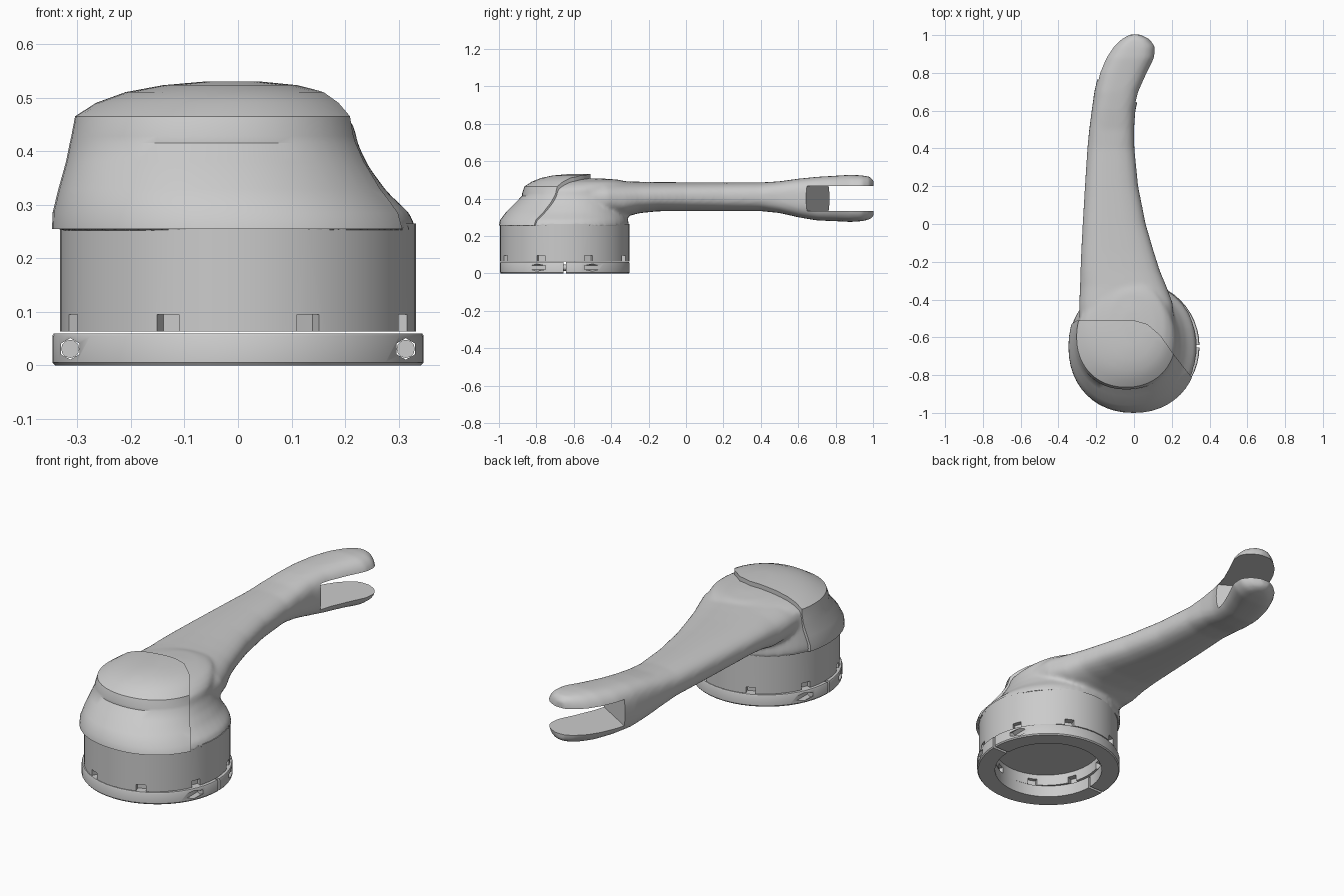
import bpy, bmesh
from math import cos, sin, pi, radians
from mathutils import Matrix

if "Cube" in bpy.data.objects:
    bpy.data.objects.remove(bpy.data.objects["Cube"])

CY = -0.648  # centre of the round clamp base


def make(name, bm):
    bmesh.ops.recalc_face_normals(bm, faces=bm.faces)
    me = bpy.data.meshes.new(name)
    bm.to_mesh(me)
    bm.free()
    ob = bpy.data.objects.new(name, me)
    bpy.context.collection.objects.link(ob)
    return ob


def loft(name, rings, closed=False):
    """Skin a list of point rings; cap the ends or wrap round."""
    bm = bmesh.new()
    vs = [[bm.verts.new(p) for p in r] for r in rings]
    n = len(vs[0])
    for k in range(len(vs) if closed else len(vs) - 1):
        a, b = vs[k], vs[(k + 1) % len(vs)]
        for i in range(n):
            j = (i + 1) % n
            bm.faces.new((a[i], a[j], b[j], b[i]))
    if not closed:
        bm.faces.new(vs[0])
        bm.faces.new(vs[-1])
    return make(name, bm)


def oval(a0, a1, b0, b1, power=2.0, n=48):
    """Superellipse filling the rectangle a0..a1, b0..b1."""
    pts = []
    for i in range(n):
        c, s = cos(2 * pi * i / n), sin(2 * pi * i / n)
        u = abs(c) ** (2 / power) * (1 if c > 0 else -1)
        v = abs(s) ** (2 / power) * (1 if s > 0 else -1)
        pts.append(((a0 + a1) / 2 + u * (a1 - a0) / 2, (b0 + b1) / 2 + v * (b1 - b0) / 2))
    return pts


def disc(rx, ry, z):
    return [(x, y, z) for x, y in oval(-rx, rx, CY - ry, CY + ry)]


def prism(name, outline, z0, z1):
    return loft(name, [[(x, y, z) for x, y in outline] for z in (z0, z1)])


def box(name, size, matrix):
    bm = bmesh.new()
    bmesh.ops.create_cube(bm, size=1, matrix=matrix @ Matrix.Diagonal((*size, 1)))
    return make(name, bm)


def rod(name, x, r, length, n):
    """Cylinder along y through the collar."""
    bm = bmesh.new()
    bmesh.ops.create_cone(bm, cap_ends=True, segments=n, radius1=r, radius2=r, depth=length,
                          matrix=Matrix.Translation((x, CY, .031)) @ Matrix.Rotation(pi / 2, 4, 'X'))
    return make(name, bm)


def activate(ob):
    bpy.ops.object.select_all(action='DESELECT')
    ob.select_set(True)
    bpy.context.view_layer.objects.active = ob


def apply(ob, kind, **settings):
    activate(ob)
    m = ob.modifiers.new(kind, kind)
    for k, v in settings.items():
        setattr(m, k, v)
    bpy.ops.object.modifier_apply(modifier=m.name)


def cut(ob, tool, operation='DIFFERENCE'):
    tool.hide_render = True
    apply(ob, 'BOOLEAN', operation=operation, object=tool, solver='EXACT')
    bpy.data.objects.remove(tool)


def smooth(ob, angle=35):
    activate(ob)
    bpy.ops.object.shade_smooth_by_angle(angle=radians(angle))


# Clamp collar: split ring with tangential screws
collar = loft("clamp_collar", [disc(r, r, z) for r, z in
              ((.26, 0), (.342, 0), (.347, .006), (.347, .055), (.344, .06), (.26, .06))], closed=True)
for s in (-1, 1):
    cut(collar, box("slit", (.2, .014, .2), Matrix.Translation((s * .33, CY, .03))))
    cut(collar, rod("screw_hole", s * .313, .02, .5, 6))
    smooth(rod("screw", s * .313, .017, .2, 12))
smooth(collar)

# Round socket: recessed from below, notched outside and inside on its lower rim
socket = loft("socket", [disc(r, r + .014, z) for r, z in
              ((.25, .12), (.25, .063), (.332, .063), (.332, .265))])
for k in range(8):
    spin = Matrix.Translation((0, CY, 0)) @ Matrix.Rotation(radians(22.5 + 45 * k), 4, 'Z')
    for radius in (.34, .25):
        cut(socket, box("notch", (.06, .045, .05), spin @ Matrix.Translation((radius, 0, .07))))
smooth(socket)

# Head contour: z, x range, y range
HEAD = [(.255, -.347, .34, -1.0, -.3), (.285, -.346, .328, -.994, -.302),
        (.33, -.335, .284, -.96, -.315), (.38, -.321, .25, -.91, -.33),
        (.415, -.314, .234, -.876, -.34), (.428, -.311, .228, -.876, -.34),
        (.465, -.304, .222, -.864, -.33), (.49, -.265, .2, -.825, -.31),
        (.51, -.21, .168, -.775, -.31), (.523, -.14, .112, -.715, -.36),
        (.53, -.06, .04, -.64, -.46)]


def head(name, xy, zs, drop=0):
    rings = []
    for i, (z, x0, x1, y0, y1) in enumerate(HEAD):
        zz = .255 + (z - .255) * zs - (drop if i == 0 else 0)
        cx, cy = (x0 + x1) / 2, (y0 + y1) / 2
        hx, hy = (x1 - x0) / 2 * xy, (y1 - y0) / 2 * xy
        rings.append([(x, y, zz) for x, y in oval(cx - hx, cx + hx, cy - hy, cy + hy, 2.15)])
    return loft(name, rings)


# Arm: y, x range, z range
ARM = [(-.75, -.2, .12, .32, .46), (-.55, -.288, .215, .3, .5), (-.42, -.29, .205, .3, .498),
       (-.33, -.286, .172, .3, .493), (-.25, -.284, .138, .322, .49), (-.15, -.28, .106, .332, .488),
       (0, -.272, .062, .333, .487), (.2, -.26, .022, .333, .486), (.4, -.247, .002, .333, .486),
       (.5, -.237, 0, .323, .492), (.6, -.224, .007, .3, .506), (.7, -.21, .03, .283, .516),
       (.8, -.187, .074, .279, .522), (.88, -.152, .113, .275, .527), (.94, -.112, .117, .279, .524),
       (.98, -.068, .085, .288, .517), (1.003, -.025, .035, .303, .5)]
arm = loft("lever_arm", [[(x, y, z) for x, z in oval(x0, x1, z0, z1, 2.5 if y < .45 else 3)]
                         for y, x0, x1, z0, z1 in ARM])
core = head("head_core", .982, .92, drop=.004)
activate(arm)
core.select_set(True)
bpy.ops.object.join()
apply(arm, 'REMESH', mode='VOXEL', voxel_size=.011)
apply(arm, 'SMOOTH', factor=.5, iterations=6)

# Forked tip: slot with a slanted end
cut(arm, prism("slot", [(-.4, .888), (.3, .475), (.3, 1.2), (-.4, 1.2)], .333, .466))
smooth(arm)

# Front cover over the head, trimmed along a diagonal edge
cover = head("front_cover", 1, 1)
cut(cover, prism("trim", [(-.5, -.57), (-.35, -.54), (-.3, -.51), (0, -.51), (.07, -.53), (.14, -.59),
                          (.21, -.69), (.32, -.83), (.5, -1.03), (.5, -1.3), (-.5, -1.3)], 0, 1), 'INTERSECT')
smooth(cover)
